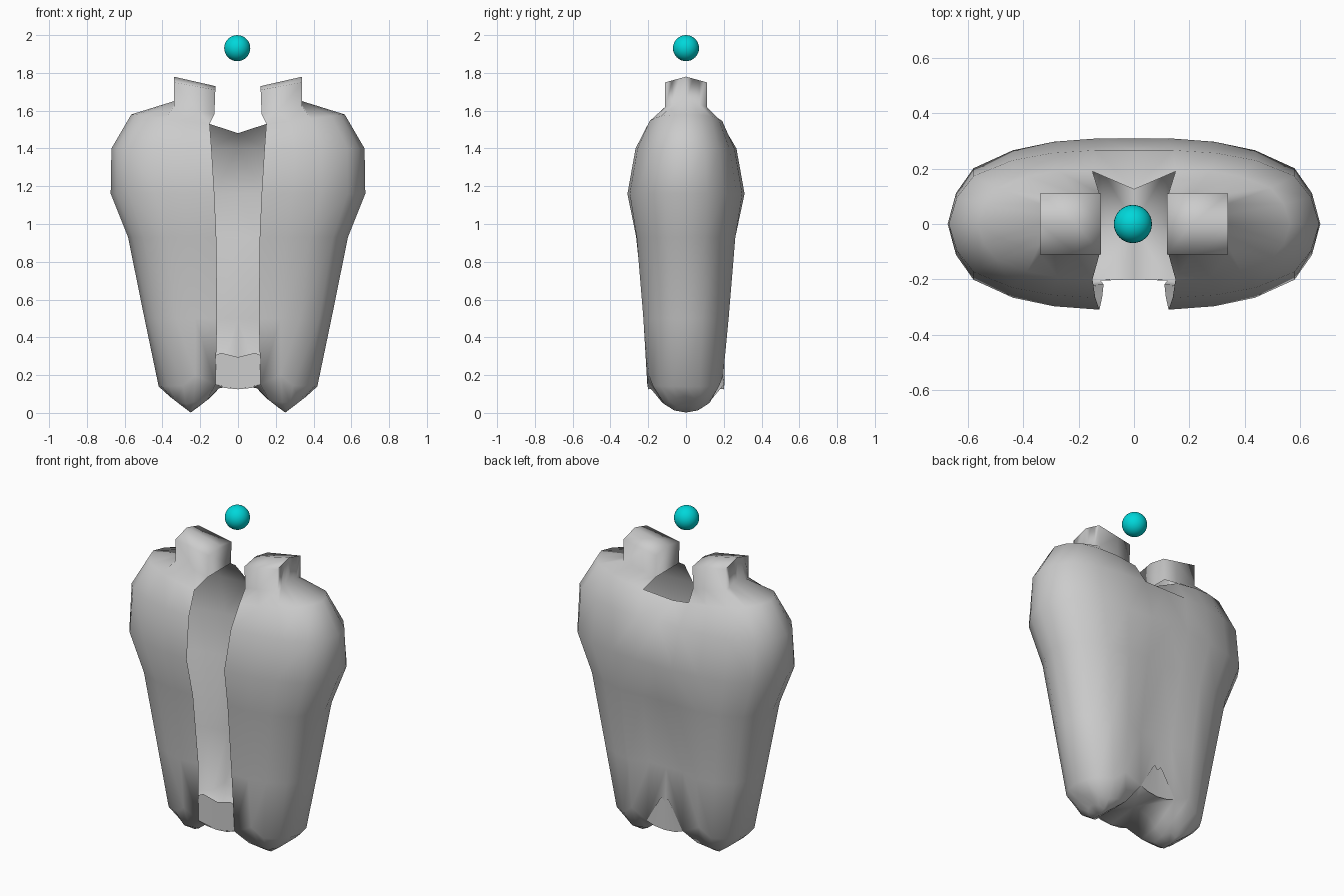
import bpy, bmesh

if "Cube" in bpy.data.objects:
    bpy.data.objects.remove(bpy.data.objects["Cube"])

# Cross-section from the front opening round the side: (x fraction, y fraction)
BODY = [(0, 1), (.3, .96), (.57, .86), (.83, .65), (.945, .36), (1, 0)]
STRAP = [(0, 1), (.4, 1), (1, 1), (1, .66), (1, .33), (1, 0)]
# Levels: section, z, z rise outwards, rise to mid-depth, half width, half depth, opening x, front and back dent
LEVELS = [
    (BODY, .15, -.01, 0, .42, .205, .12, 1, .98),
    (BODY, .5, 0, 0, .495, .235, .11, .93, .8),
    (BODY, .93, 0, 0, .582, .272, .115, .97, .95),
    (BODY, 1.16, 0, 0, .674, .31, .125, 1, 1),
    (BODY, 1.40, 0, 0, .67, .267, .14, 1, 1),
    (BODY, 1.53, .05, 0, .565, .2, .15, 1, .95),
    (STRAP, 1.58, .04, .03, .34, .11, .125, 1, 1),
    (STRAP, 1.71, .04, .03, .34, .11, .12, 1, 1),
    (STRAP, 1.73, .05, 0, .34, 0, .12, 1, 1),
]


def finish(name, bm, mirror=True):
    bmesh.ops.remove_doubles(bm, verts=bm.verts, dist=.0005)
    bmesh.ops.recalc_face_normals(bm, faces=bm.faces)
    mesh = bpy.data.meshes.new(name)
    bm.to_mesh(mesh)
    bm.free()
    ob = bpy.data.objects.new(name, mesh)
    bpy.context.collection.objects.link(ob)
    if mirror:
        mod = ob.modifiers.new("Mirror", 'MIRROR')
        mod.merge_threshold = .001
    bpy.ops.object.select_all(action='DESELECT')
    ob.select_set(True)
    bpy.context.view_layer.objects.active = ob
    bpy.ops.object.shade_smooth_by_angle(angle=1.6)
    return ob


def ring(section, z, rise, mid, w, d, inner, front, back):
    def point(t, s, side):
        dent = (front if side < 0 else back) if t == 0 else 1
        return inner + (w - inner) * t, side * d * s * dent, z + rise * t + mid * (1 - s)
    return ([point(t, s, -1) for t, s in section]
            + [point(t, s, 1) for t, s in section[-2::-1]])


def skin(bm, rows):
    for a, b in zip(rows, rows[1:]):
        for i in range(len(a) - 1):
            bm.faces.new((a[i], a[i + 1], b[i + 1], b[i]))


# Half of the open-fronted body with its shoulder strap
bm = bmesh.new()
rings = [ring(*lv) for lv in LEVELS]
for i in (1, -2):                      # hem lifts beside the centre
    rings[0][i] = (.225, rings[0][i][1], .2)
rows = [[bm.verts.new(p) for p in r] for r in rings]
skin(bm, rows)
# Inner end of the strap
bm.faces.new((rows[6][0], rows[7][0], rows[8][0], rows[7][-1], rows[6][-1]))

# Back panel: reaches the centre line and dips at the neck
centre = [(0, .2, .125)]
centre += [(0, r[-1][1], r[-1][2]) for r in rings[1:5]] + [(0, .125, 1.48)]
mid = [bm.verts.new(p) for p in centre]
for k in range(5):
    bm.faces.new((rows[k][-1], mid[k], mid[k + 1], rows[k + 1][-1]))

# Bottom: wedge-shaped from the front, rounded from the side
crotch = (.1, 0, .13)
hem = rings[0] + [crotch]
low = [[bm.verts.new(p) for p in hem]]
for f in (.65, .34):
    row = []
    for x, y, hz in hem:
        px, py = (x - .25) * f, y * f
        row.append(bm.verts.new((.25 + px, py, max(.78 * abs(px), .14 * (py / .2) ** 2))))
    low.append(row)
tip = bm.verts.new((.25, 0, .002))
n = len(hem)
for a, b in zip(low, low[1:]):
    for i in range(n):
        j = (i + 1) % n
        bm.faces.new((a[i], a[j], b[j], b[i]))
for i in range(n):
    bm.faces.new((low[-1][i], low[-1][(i + 1) % n], tip))

# Crotch strip between the two sides
for end, y in ((rings[0][0], -.2), (rings[0][-1], .2)):
    bm.faces.new([bm.verts.new(p) for p in
                  (end, (0, y, .125), (0, 0, .15), crotch)])
finish("body", bm)

# Lips across the foot, front and back (the back one tapers into the panel)
for name, s, top in (("front_lip", -1, (.09, .13)), ("back_lip", 1, (.02, .035))):
    bm = bmesh.new()
    lip = [[bm.verts.new((x, s * y, z)) for x, y, z in row] for row in (
        [(0, .2, .125), (.07, .201, .132), (.12, .203, .15)],
        [(0, .2, .295), (top[0], .201, .318), (top[1], .203, .30)])]
    skin(bm, lip)
    finish(name, bm)

# Floating ball above the shoulders
bm = bmesh.new()
bmesh.ops.create_uvsphere(bm, u_segments=32, v_segments=16, radius=.069)
bmesh.ops.translate(bm, verts=bm.verts, vec=(-.004, 0, 1.931))
ball = finish("ball", bm, False)
mat = bpy.data.materials.new("cyan")
mat.diffuse_color = (0, .68, .7, 1)
mat.use_nodes = True
mat.node_tree.nodes["Principled BSDF"].inputs["Base Color"].default_value = mat.diffuse_color
ball.data.materials.append(mat)
